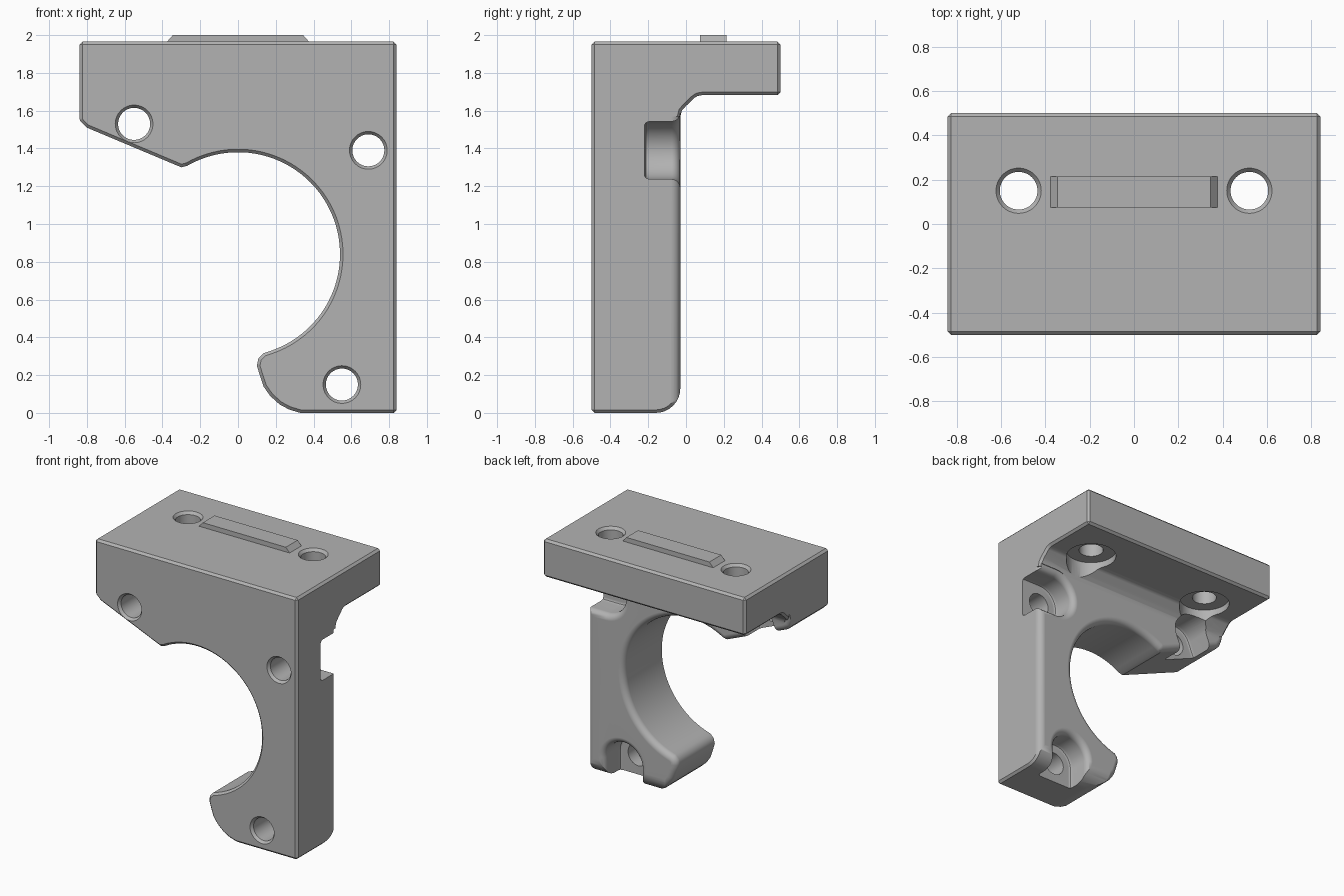
import bpy, bmesh, math
from math import cos, sin, pi, radians
from mathutils import Vector

if "Cube" in bpy.data.objects:
    bpy.data.objects.remove(bpy.data.objects["Cube"])

grey = bpy.data.materials.new("plain_grey")
grey.use_nodes = True
COLOUR = (0.45, 0.45, 0.45, 1)
grey.diffuse_color = COLOUR
grey.node_tree.nodes["Principled BSDF"].inputs["Base Color"].default_value = COLOUR


def loft(name, rings, bevel=0):
    """Closed solid through rings of equal length, capped at both ends."""
    bm = bmesh.new()
    loops = [[bm.verts.new(p) for p in ring] for ring in rings]
    n = len(loops[0])
    for a, b in zip(loops, loops[1:]):
        for i in range(n):
            j = (i + 1) % n
            bm.faces.new((a[i], a[j], b[j], b[i]))
    bm.faces.new(loops[0])
    bm.faces.new(loops[-1])
    bmesh.ops.recalc_face_normals(bm, faces=bm.faces)
    if bevel:
        sharp = [e for e in bm.edges if e.calc_face_angle(0) > radians(60)]
        bmesh.ops.bevel(bm, geom=sharp, offset=bevel, segments=1, affect='EDGES')
    mesh = bpy.data.meshes.new(name)
    bm.to_mesh(mesh)
    bm.free()
    ob = bpy.data.objects.new(name, mesh)
    bpy.context.collection.objects.link(ob)
    mesh.materials.append(grey)
    return ob


def arc(cx, cy, r, a0, a1, n):
    angles = [radians(a0 + (a1 - a0) * i / n) for i in range(n + 1)]
    return [(cx + r * cos(a), cy + r * sin(a)) for a in angles]


def offset(pts, d):
    """Move a clockwise outline outwards by d."""
    out = []
    for i, p in enumerate(pts):
        p, a, b = Vector(p), Vector(pts[i - 1]), Vector(pts[(i + 1) % len(pts)])
        u, v = (p - a).normalized(), (b - p).normalized()
        m = (Vector((-u.y, u.x)) + Vector((-v.y, v.x))).normalized()
        out.append(p + m * d / max(0.6, m.dot(Vector((-u.y, u.x)))))
    return out


def along_y(pts, y):
    return [(p[0], y, p[1]) for p in pts]


def cut(target, cutter):
    cutter.hide_render = True
    mod = target.modifiers.new("cut", 'BOOLEAN')
    mod.operation, mod.solver, mod.object = 'DIFFERENCE', 'EXACT', cutter
    bpy.context.view_layer.objects.active = target
    bpy.ops.object.modifier_apply(modifier=mod.name)
    bpy.data.objects.remove(cutter)


def flare(base, size, steps=5):
    """Depths and growth of a rounded rim that ends on the rear face."""
    return [(base - size * (1 - sin(i / steps * pi / 2)), size * (1 - cos(i / steps * pi / 2)))
            for i in range(steps + 1)]


REAR, TOP, HALF = -0.03, 1.965, 0.84

# Bracket: side profile swept across the width
side = [(-0.5, 0)] + arc(-0.16, 0.13, 0.13, -90, 0, 8)
side += [(REAR, 1.57), (-0.022, 1.6), (0, 1.625), (0.045, 1.668), (0.062, 1.678), (0.085, 1.682)]
side += [(0.5, 1.682), (0.5, TOP), (-0.5, TOP)]
bracket = loft("bracket", [[(x, y, z) for y, z in side] for x in (-HALF, HALF)], 0.016)

# Clamp opening with chamfered front rim and rounded rear rim
opening = [(-1.3, 1.6), (-0.855, 1.6), (-0.835, 1.545), (-0.8, 1.51), (-0.3, 1.3)]
opening += arc(0, 0.84, 0.54, 120, -71, 48)
opening += [(0.135, 0.316), (0.108, 0.288), (0.1, 0.25), (0.115, 0.2), (0.135, 0.14),
            (0.17, 0.09), (0.22, 0.045), (0.27, 0.018), (0.33, 0), (0.35, -0.3), (-1.3, -0.3)]
levels = [(-0.6, 0.016), (-0.5, 0.016), (-0.484, 0)] + flare(REAR, 0.045) + [(-0.022, 0.045)]
cut(bracket, loft("opening_cutter", [along_y(offset(opening, d), y) for y, d in levels]))

# Rounded rear outer edge of the leg
R = 0.05
corner = arc(HALF - R, REAR - R, R, 0, 90, 6) + [(HALF - R, 0.0), (HALF + 0.1, 0.0), (HALF + 0.1, REAR - R)]
cut(bracket, loft("edge_cutter", [[(x, y, z) for x, y in corner] for z in (-0.1, 1.57)]))


# Screw pockets opening sideways or downwards
def pocket(x, z, r, angle, rim):
    d = Vector((cos(radians(angle)), sin(radians(angle)))) * 0.5
    depth = [(-0.22, -0.02), (-0.212, -0.006), (-0.195, 0)]
    depth += flare(REAR, 0.045) + [(-0.02, 0.045)] if rim else [(0.12, 0)]
    rings = []
    for y, grow in depth:
        pts = arc(x, z, r + grow, angle + 90, angle + 270, 24)
        pts += [(pts[-1][0] + d.x, pts[-1][1] + d.y), (pts[0][0] + d.x, pts[0][1] + d.y)]
        rings.append(along_y(pts, y))
    cut(bracket, loft("pocket_cutter", rings))


SCREWS = [(-0.55, 1.53, 0.145, 247, False), (0.69, 1.39, 0.153, 0, True), (0.55, 0.15, 0.15, -90, True)]
for s in SCREWS:
    pocket(*s)

# Front screw holes with chamfered mouths
for x, z, *_ in SCREWS:
    rings = [along_y(arc(x, z, r, 0, 348.75, 31), y)
             for y, r in ((-0.6, 0.1), (-0.5, 0.1), (-0.48, 0.085), (0.0, 0.085))]
    cut(bracket, loft("hole_cutter", rings))

# Plate holes with chamfered tops and spot faces underneath
for x in (-0.52, 0.52):
    for shape in (((1.2, 0.175), (1.73, 0.175)),
                  ((1.65, 0.085), (1.945, 0.085), (TOP, 0.102), (2.1, 0.102))):
        rings = [[(px, py, z) for px, py in arc(x, 0.15, r, 0, 352.5, 47)] for z, r in shape]
        cut(bracket, loft("plate_hole_cutter", rings))

# Locating key with sloped ends
key = [(-0.385, 1.955), (0.385, 1.955), (0.345, 2.0), (-0.345, 2.0)]
locating_key = loft("locating_key", [along_y(key, y) for y in (0.075, 0.215)])

# Smooth curved surfaces, crisp flat ones
for ob in bpy.context.selected_objects:
    ob.select_set(False)
bracket.select_set(True)
bpy.context.view_layer.objects.active = bracket
bpy.ops.object.shade_smooth_by_angle(angle=radians(35))
weighted = bracket.modifiers.new("weighted_normals", 'WEIGHTED_NORMAL')
weighted.keep_sharp = True
